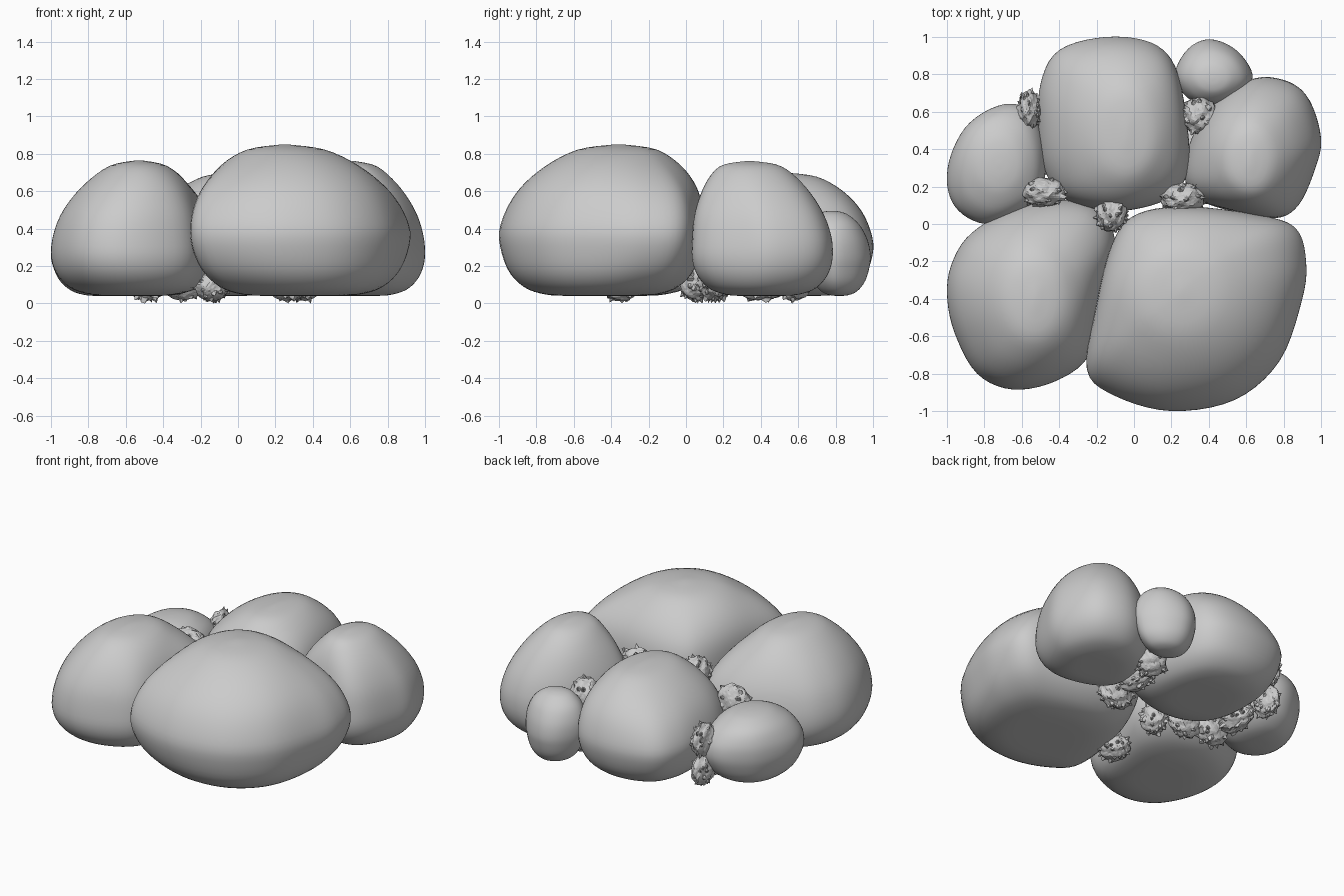
import bpy, bmesh, math, random
from mathutils import Vector

if "Cube" in bpy.data.objects:
    bpy.data.objects.remove(bpy.data.objects["Cube"])

random.seed(4)
BASE = 0.04
# vertical profiles: (radius factor, height factor)
DOME = [(0.03, 0), (0.3, 0), (0.55, 0.01), (0.76, 0.06), (0.92, 0.18), (1.0, 0.38),
        (0.965, 0.56), (0.85, 0.72), (0.64, 0.86), (0.36, 0.965), (0.03, 1.0)]
CONE = [(0.03, 0), (0.25, 0), (0.52, 0.01), (0.77, 0.06), (0.94, 0.17), (1.0, 0.32),
        (0.95, 0.51), (0.83, 0.67), (0.62, 0.83), (0.34, 0.96), (0.03, 1.0)]
ROUND = [(0.03, 0), (0.3, 0.01), (0.58, 0.06), (0.82, 0.18), (0.96, 0.36), (1.0, 0.52),
         (0.95, 0.68), (0.78, 0.84), (0.5, 0.95), (0.25, 0.99), (0.03, 1.0)]


def smooth_points(pts, steps, closed):
    """Catmull-Rom interpolation through 2D points."""
    n = len(pts)
    get = (lambda i: Vector(pts[i % n])) if closed else (lambda i: Vector(pts[max(0, min(n - 1, i))]))
    out = []
    for i in range(n if closed else n - 1):
        a, b, c, d = (get(i + k) for k in (-1, 0, 1, 2))
        for s in range(steps):
            t = s / steps
            out.append(0.5 * (2 * b + (c - a) * t + (2 * a - 5 * b + 4 * c - d) * t * t
                              + (3 * b - a - 3 * c + d) * t ** 3))
    if not closed:
        out.append(Vector(pts[-1]))
    return out


def finish(name, bm):
    bmesh.ops.recalc_face_normals(bm, faces=bm.faces)
    me = bpy.data.meshes.new(name)
    bm.to_mesh(me)
    bm.free()
    ob = bpy.data.objects.new(name, me)
    bpy.context.collection.objects.link(ob)
    return ob


def boulder(name, outline, top, peak, profile=DOME, boxy=1.0):
    """Loft the plan outline up a domed profile, leaning to the peak and rounding to an ellipse."""
    ring = smooth_points(outline, 5, True)
    xs, ys = [p.x for p in ring], [p.y for p in ring]
    centre = Vector(((min(xs) + max(xs)) / 2, (min(ys) + max(ys)) / 2))
    a, b = (max(xs) - min(xs)) / 2, (max(ys) - min(ys)) / 2
    lean = Vector(peak) - centre
    bm = bmesh.new()
    rows = []
    for r, h in smooth_points(profile, 4, False):
        u = max(0, (h - 0.4) / 0.6) ** 1.3
        blend = 0.85 * min(1, abs(h - 0.4) / 0.5) ** 2
        ry = r ** boxy if h > 0.4 and r < 1 else r
        z = BASE + max(0, h) * (top - BASE)
        row = []
        for p in ring:
            d = p - centre
            e = d / math.hypot(d.x / a, d.y / b)
            d = d.lerp(e, blend)
            q = centre + lean * u + Vector((d.x * r, d.y * ry))
            row.append(bm.verts.new((q.x, q.y, z)))
        rows.append(row)
    n = len(ring)
    for lo, hi in zip(rows, rows[1:]):
        for i in range(n):
            bm.faces.new((lo[i], lo[(i + 1) % n], hi[(i + 1) % n], hi[i]))
    bm.faces.new(rows[0])
    bm.faces.new(rows[-1])
    for f in bm.faces:
        f.smooth = True
    return finish(name, bm)


def moss(name, loc, size):
    """Lumpy ball with random spikes."""
    bm = bmesh.new()
    bmesh.ops.create_icosphere(bm, subdivisions=4, radius=1)
    for v in bm.verts:
        d = v.co.normalized()
        lump = 0.9 + 0.06 * math.sin(7 * d.x + loc[0] * 20) * math.cos(6 * d.y + 5 * d.z)
        spike = random.uniform(0.12, 0.25) if random.random() < 0.06 else random.uniform(-0.02, 0.02)
        v.co = Vector([loc[i] + d[i] * size[i] * (lump + spike) for i in range(3)])
        v.co.z = max(v.co.z, 0)
    return finish(name, bm)


# boulders, outlines read from above
boulder("front_right_boulder",
        [(-.25, -.78), (-.1, -.92), (.2, -1), (.54, -.94), (.78, -.73), (.9, -.4), (.92, -.2),
         (.87, -.03), (.7, .04), (.3, .09), (.02, .05), (-.11, -.1), (-.2, -.45)],
        .85, (.25, -.36), DOME, .92)
boulder("front_left_boulder",
        [(-1, -.37), (-.96, -.58), (-.84, -.8), (-.65, -.885), (-.42, -.84), (-.24, -.7), (-.17, -.4),
         (-.1, -.1), (-.19, .08), (-.4, .13), (-.65, .08), (-.87, -.05), (-.97, -.2)],
        .765, (-.53, -.4), CONE, .8)
boulder("back_middle_boulder",
        [(-.5, .75), (-.4, .93), (-.15, 1), (.09, .97), (.22, .84), (.28, .55), (.29, .3),
         (.2, .15), (0, .08), (-.2, .08), (-.39, .15), (-.48, .3), (-.51, .5)],
        .7, (-.04, .48), DOME, .75)
boulder("right_boulder",
        [(.27, .25), (.35, .13), (.52, .07), (.75, .03), (.88, .1), (.97, .3), (1, .46),
         (.94, .66), (.83, .76), (.65, .78), (.45, .67), (.31, .46)], .76, (.62, .34), CONE, .75)
boulder("left_boulder",
        [(-1, .2), (-.98, .37), (-.88, .54), (-.7, .64), (-.55, .6), (-.48, .4), (-.5, .15),
         (-.65, .04), (-.8, 0), (-.94, .07)], .5, (-.72, .32), ROUND)
boulder("small_back_boulder",
        [(.22, .8), (.29, .94), (.41, .99), (.55, .93), (.635, .8), (.58, .71), (.45, .65), (.3, .67)],
        .495, (.42, .78), ROUND)

# moss tufts in the gaps: x, y, half widths, top height
tufts = [(-.56, .61, .065, .115, .46), (.35, .58, .11, .11, .51), (-.48, .17, .13, .085, .53),
         (.26, .14, .13, .085, .57), (-.12, .05, .09, .1, .58)]
for i, (x, y, sx, sy, top) in enumerate(tufts):
    moss(f"upper_moss_{i}", (x, y, top - .11), (sx, sy, .12))
    moss(f"lower_moss_{i}", (x, y, .15 if i == 0 else .12), (sx, sy, .115))
moss("front_gap_moss", (-.14, -.35, .09), (.1, .11, .085))
moss("middle_gap_moss", (-.3, .13, .11), (.13, .08, .1))
moss("left_gap_moss", (-.49, .4, .1), (.08, .16, .09))
moss("right_gap_moss", (.3, .4, .1), (.08, .16, .09))
